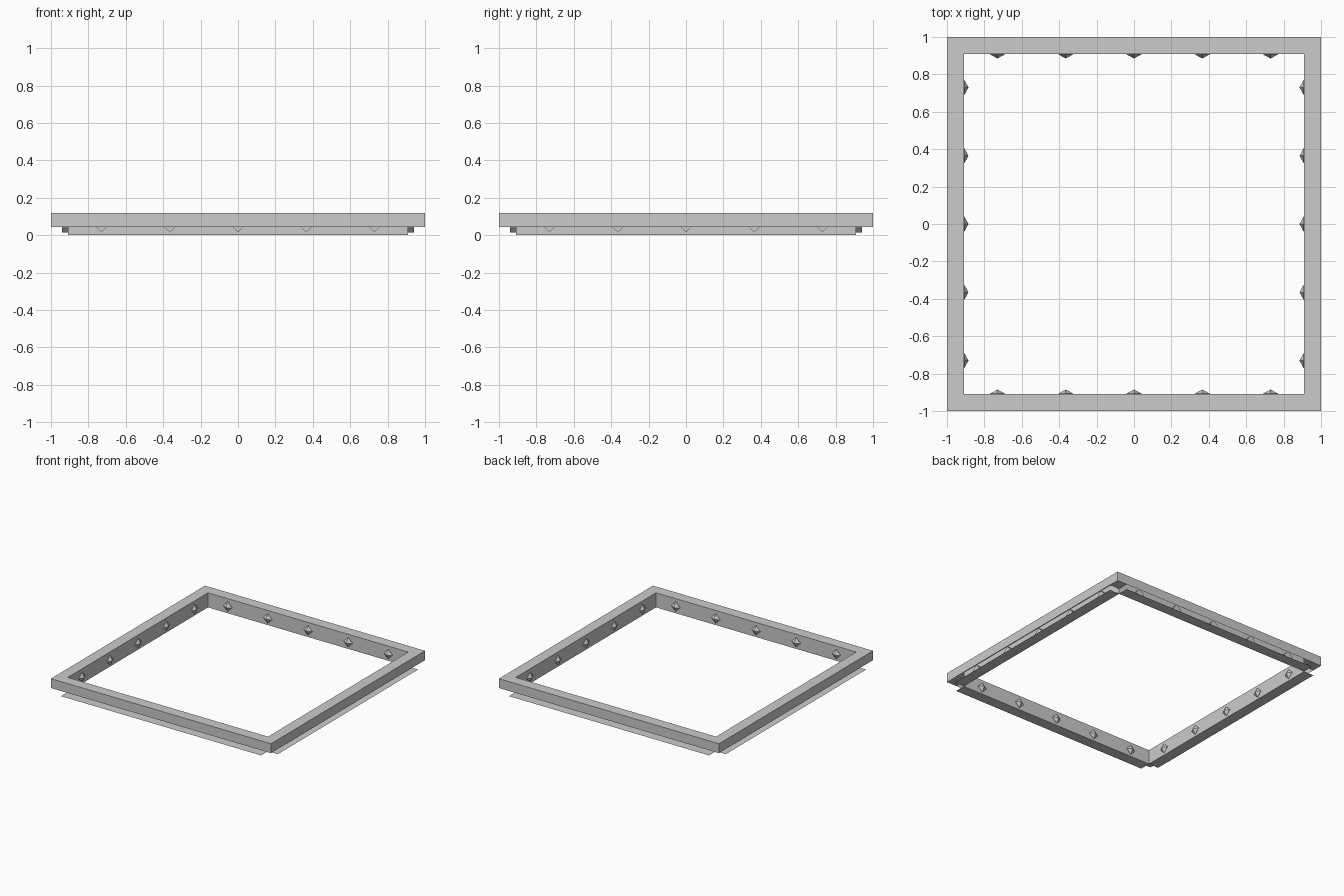
import bpy, bmesh, math
from mathutils import Matrix, Vector

if "Cube" in bpy.data.objects:
    bpy.data.objects.remove(bpy.data.objects["Cube"])

IN, OUT = 0.91, 1.0          # inner and outer half widths
Z_MID, Z_TOP = 0.043, 0.12   # underside of the rim, top of the rim
SIDES = ("right", "back", "left", "front")


def finish(bm, name, turn):
    bm.transform(Matrix.Rotation(turn, 4, 'Z'))
    mesh = bpy.data.meshes.new(name)
    bm.to_mesh(mesh)
    bm.free()
    obj = bpy.data.objects.new(name, mesh)
    bpy.context.collection.objects.link(obj)


# Open channel: bottom flange, inner wall, top, outer skirt
def rail(name, turn):
    profile = [(OUT, 0), (IN, 0), (IN, Z_TOP), (OUT, Z_TOP), (OUT, Z_MID)]
    bm = bmesh.new()
    rows = [[bm.verts.new((x, y, z)) for x, z in profile] for y in (-IN, IN)]
    for i in range(len(profile) - 1):
        bm.faces.new((rows[0][i + 1], rows[1][i + 1], rows[1][i], rows[0][i]))
    finish(bm, name, turn)


# Corner block, open toward the two rails
def corner(name, turn):
    bm = bmesh.new()
    bmesh.ops.create_cube(bm, size=1)
    w = OUT - IN
    bmesh.ops.scale(bm, vec=(w, w, Z_TOP - Z_MID), verts=bm.verts)
    mid = (IN + OUT) / 2
    bmesh.ops.translate(bm, vec=(mid, mid, (Z_TOP + Z_MID) / 2), verts=bm.verts)
    bm.normal_update()
    inner = [f for f in bm.faces if min(f.normal.x, f.normal.y) < -0.5]
    bmesh.ops.delete(bm, geom=inner, context='FACES')
    finish(bm, name, turn)


# Row of pointed diamond studs passing through the inner wall
def studs(name, turn):
    bm = bmesh.new()
    for y in (-0.73, -0.365, 0, 0.365, 0.73):
        r, zc = 0.04, 0.055
        ring = [(0, r), (r, 0), (0, -r), (-r, 0)]
        back = [bm.verts.new((0.94, y + a, zc + b)) for a, b in ring]
        front = [bm.verts.new((0.907, y + a, zc + b)) for a, b in ring]
        tip = bm.verts.new((0.885, y, zc))
        bm.faces.new(back)
        for i in range(4):
            j = (i + 1) % 4
            bm.faces.new((back[i], back[j], front[j], front[i]))
            bm.faces.new((front[i], front[j], tip))
    bmesh.ops.recalc_face_normals(bm, faces=bm.faces)
    finish(bm, name, turn)


for k, side in enumerate(SIDES):
    angle = k * math.pi / 2
    rail(side + "_rail", angle)
    corner(side + "_corner", angle)
    studs(side + "_studs", angle)
